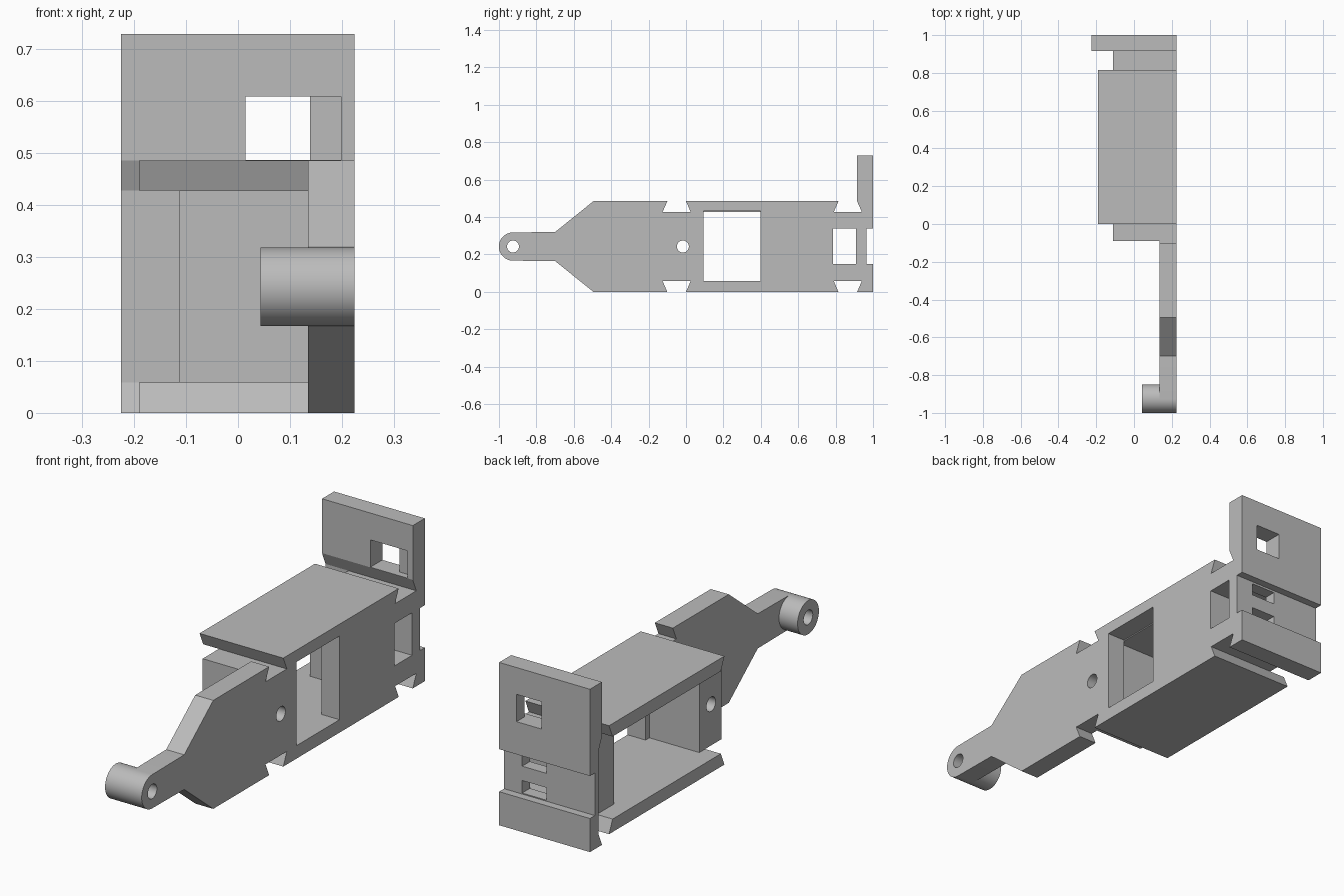
import bpy, bmesh, math
from mathutils import Vector

cube = bpy.data.objects.get("Cube")
if cube:
    bpy.data.objects.remove(cube, do_unlink=True)

grey = bpy.data.materials.new("plain_grey")
grey.use_nodes = True
GREY = (0.5, 0.5, 0.5, 1)
grey.diffuse_color = GREY
grey.node_tree.nodes["Principled BSDF"].inputs["Base Color"].default_value = GREY

H = 0.485            # body height
MID = H / 2          # centre line of the mirrored profile
X0, X1 = 0.135, 0.224  # main plate thickness range


def prism(name, profile, x0, x1):
    """Extrude a (y, z) outline along x."""
    bm = bmesh.new()
    face = bm.faces.new([bm.verts.new((x0, y, z)) for y, z in profile])
    ext = bmesh.ops.extrude_face_region(bm, geom=[face])
    verts = [v for v in ext["geom"] if isinstance(v, bmesh.types.BMVert)]
    bmesh.ops.translate(bm, vec=Vector((x1 - x0, 0, 0)), verts=verts)
    bmesh.ops.recalc_face_normals(bm, faces=bm.faces)
    mesh = bpy.data.meshes.new(name)
    bm.to_mesh(mesh)
    bm.free()
    mesh.materials.append(grey)
    obj = bpy.data.objects.new(name, mesh)
    bpy.context.collection.objects.link(obj)
    return obj


def rect(y0, y1, z0, z1):
    return [(y0, z0), (y1, z0), (y1, z1), (y0, z1)]


def arc(y, z, r, start, end, n):
    return [(y + r * math.cos(math.radians(start + (end - start) * i / n)),
             z + r * math.sin(math.radians(start + (end - start) * i / n)))
            for i in range(n + 1)]


def circle(y, z, r, n=48):
    return arc(y, z, r, 0, 360, n)[:-1]


def cut(obj, *shapes):
    """Subtract (profile, x0, x1) prisms from a part."""
    for shape in shapes:
        cutter = prism("cutter", *shape)
        cutter.hide_render = True
        mod = obj.modifiers.new("cut", 'BOOLEAN')
        mod.operation, mod.solver, mod.object = 'DIFFERENCE', 'EXACT', cutter
        bpy.context.view_layer.objects.active = obj
        bpy.ops.object.modifier_apply(modifier=mod.name)
        bpy.data.objects.remove(cutter, do_unlink=True)


# Openings shared by several parts
boss_y = -0.925
boss_hole = (circle(boss_y, MID, 0.032), -0.5, 0.5)
pin_hole = (circle(-0.017, MID, 0.032), -0.5, 0.5)
big_window = (rect(0.093, 0.397, 0.058, 0.432), 0, 0.5)
small_window = (rect(0.787, 0.91, 0.15, 0.34), -0.5, 0.5)
slots = [(rect(0.85, 1.1, z - 0.028, z + 0.028), 0.014, X0)
         for z in (MID - 0.06, MID + 0.06)]

# Main side plate: upper edge with dovetail notches, mirrored for the lower edge
upper = [(-0.70, 0.32), (-0.495, H), (-0.10, H), (-0.125, 0.427),
         (0.025, 0.427), (0, H), (0.815, H), (0.79, 0.427), (0.94, 0.427)]
lower = [(y, H - z) for y, z in reversed(upper)]
nose = arc(boss_y, MID, 0.0755, 270, 90, 24)
main_plate = prism("main_side_plate", nose + upper + lower, X0, X1)
cut(main_plate, boss_hole, pin_hole, big_window, small_window)

# Round boss at the end of the arm
boss = prism("arm_boss", circle(boss_y, MID, 0.0755), 0.043, X0)
cut(boss, boss_hole)

# Top and bottom shelves with dovetail edges
shelf = [(0, H), (0.815, H), (0.79, 0.427), (0.025, 0.427)]
prism("top_shelf", shelf, -0.19, X0)
prism("bottom_shelf", [(y, H - z) for y, z in shelf], -0.19, X0)

# Blocks between the shelves
front_block = prism("front_block", rect(-0.09, 0.066, 0.058, 0.427), -0.112, X0)
cut(front_block, pin_hole)
rear_block = prism("rear_block", rect(0.67, 0.94, 0.058, 0.427), -0.112, X0)
cut(rear_block, small_window, *slots)

# Upright end plate with groove, slots and a stepped opening
end_plate = prism("end_plate", [
    (0.915, 0), (1, 0), (1, 0.15), (0.965, 0.15), (0.965, 0.34), (1, 0.34),
    (1, 0.728), (0.915, 0.728), (0.915, H), (0.94, 0.427), (0.94, 0.058)],
    -0.225, X1)
opening = (0.486, 0.608)
cut(end_plate, *slots,
    (rect(0.85, 1.1, *opening), 0.014, 0.138),
    (rect(0.85, 0.945, *opening), 0.014, 0.198))

# Smooth round walls, keep hard edges
for obj in (main_plate, boss, front_block):
    bpy.ops.object.select_all(action='DESELECT')
    obj.select_set(True)
    bpy.context.view_layer.objects.active = obj
    bpy.ops.object.shade_smooth_by_angle(angle=math.radians(25))
